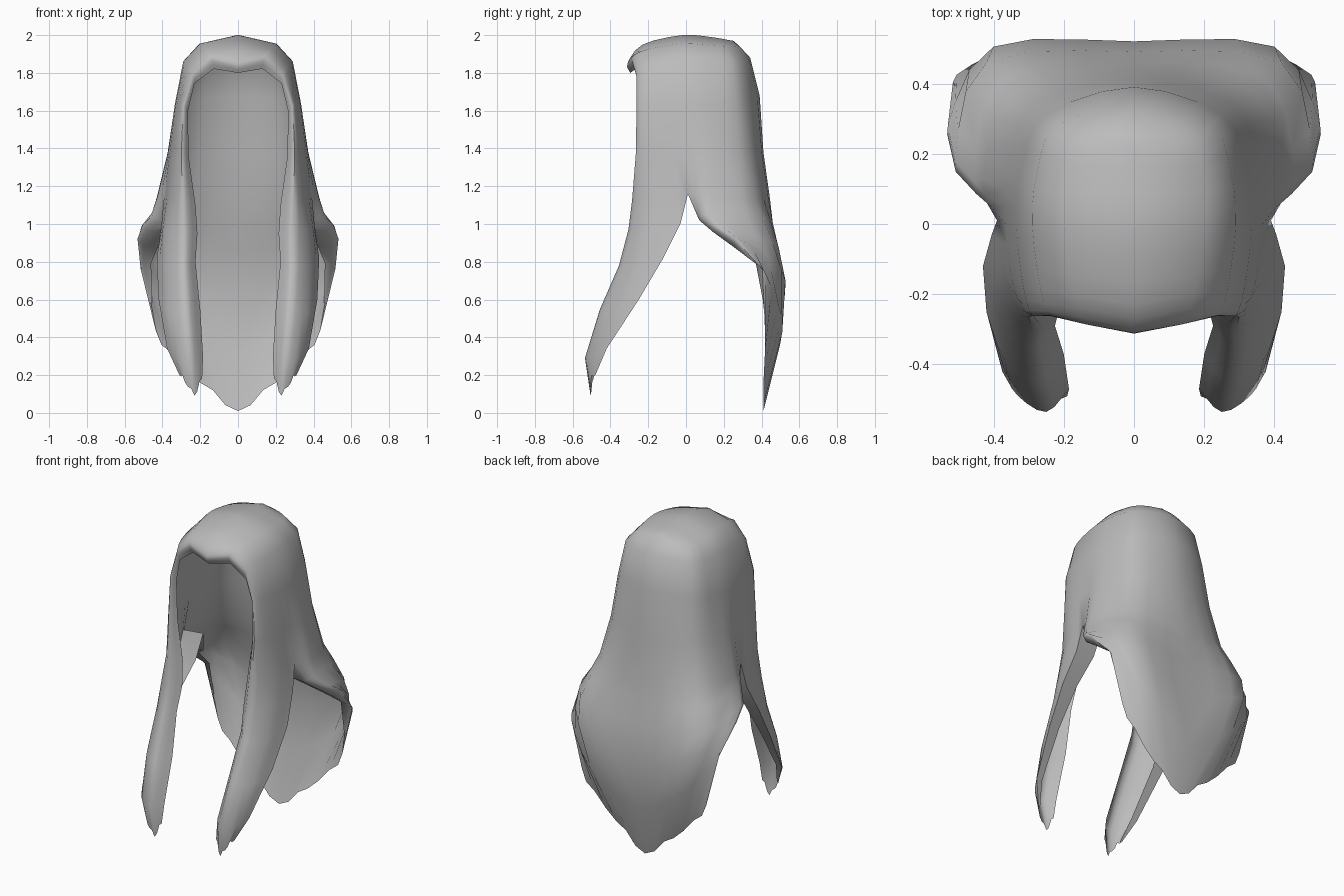
import bpy, bmesh, math
from mathutils import Vector

cube = bpy.data.objects.get("Cube")
if cube:
    bpy.data.objects.remove(cube, do_unlink=True)

STEPS = 3  # columns per span between two guide strands

# Left-half guide strands over the crown, front opening to back centre
crown = [
    [(0, -.295, 1.80), (.13, -.265, 1.822), (.23, -.25, 1.745), (.265, -.235, 1.6), (.262, -.23, 1.36), (.225, -.23, 1.1)],
    [(0, -.31, 1.85), (.14, -.285, 1.885), (.24, -.26, 1.80), (.29, -.262, 1.63), (.30, -.265, 1.38), (.295, -.285, 1.13)],
    [(0, -.23, 1.95), (.17, -.2, 1.925), (.265, -.19, 1.84), (.315, -.18, 1.63), (.345, -.17, 1.38), (.365, -.16, 1.13)],
    [(0, -.02, 2.0), (.2, -.02, 1.955), (.29, 0, 1.86), (.335, 0, 1.63), (.365, 0, 1.38), (.39, .01, 1.16)],
    [(0, .13, 1.99), (.2, .13, 1.945), (.275, .15, 1.86), (.32, .16, 1.63), (.365, .15, 1.38), (.43, .13, 1.14)],
    [(0, .22, 1.975), (.15, .24, 1.94), (.22, .28, 1.86), (.25, .31, 1.66), (.28, .34, 1.38), (.34, .37, 1.13)],
    [(0, .25, 1.97), (0, .28, 1.945), (0, .34, 1.88), (0, .39, 1.68), (0, .41, 1.38), (0, .445, 1.13)],
]
# Front lock hanging from guides 0 to 3
front_lock = [
    [(.215, -.25, .95), (.225, -.29, .8), (.2, -.37, .55), (.185, -.47, .3), (.19, -.49, .18)],
    [(.29, -.305, .97), (.29, -.355, .78), (.275, -.455, .55), (.25, -.535, .29), (.23, -.505, .09)],
    [(.385, -.2, .97), (.385, -.26, .78), (.37, -.385, .53), (.33, -.49, .3), (.28, -.505, .16)],
    [(.405, -.03, 1.0), (.43, -.12, .82), (.42, -.25, .6), (.375, -.42, .34), (.31, -.48, .2)],
]
# Back sheet hanging from guides 3 to 6, its side edge curled under
back_sheet = [
    [(.41, .07, 1.02), (.475, .14, .96), (.50, .25, .88), (.49, .37, .79), (.465, .41, .58)],
    [(.455, .12, 1.06), (.51, .18, .99), (.53, .28, .92), (.505, .425, .73), (.405, .42, .36)],
    [(.38, .41, 1.03), (.42, .46, .9), (.4, .505, .76), (.31, .51, .5), (.2, .41, .16)],
    [(0, .46, 1.0), (0, .49, .85), (0, .52, .62), (0, .49, .33), (0, .41, .01)],
]
# Width of the inward fold, from lock tip up to the notch and down the sheet
fold_widths = [.01, .04, .07, .1, .13, .14, .12, .1, .08, .03, .01]


def catmull(a, b, c, d, t):
    return 0.5 * (2 * b + (c - a) * t + (2 * a - 5 * b + 4 * c - d) * t * t
                  + (3 * b - a - 3 * c + d) * t ** 3)


def spread(points, to_centre):
    """Smooth cross-section through one row of guide points."""
    p = [Vector(q) for q in points]
    if to_centre:                 # mirrored neighbour keeps the centre smooth
        end = Vector((-p[-2].x, p[-2].y, p[-2].z))
    else:
        end = 2 * p[-1] - p[-2]
    p = [2 * p[0] - p[1]] + p + [end]
    out = []
    for i in range(1, len(p) - 2):
        for s in range(STEPS):
            v = catmull(p[i - 1], p[i], p[i + 1], p[i + 2], s / STEPS)
            v.x = max(v.x, 0)
            out.append(v)
    return out + [p[-2]]


def add_rows(bm, guides, to_centre, ragged):
    rows = [spread(r, to_centre) for r in zip(*guides)]
    if ragged:                    # small torn points along the hem
        for i, v in enumerate(rows[-1]):
            v.z += (0, .025, .005)[i % STEPS]
    return [[bm.verts.new(v) for v in r] for r in rows]


def skin(bm, rows):
    for up, low in zip(rows, rows[1:]):
        for i in range(len(up) - 1):
            bm.faces.new((up[i], low[i], low[i + 1], up[i + 1]))


# Skin the crown, then hang both lengths from its lower edge
bm = bmesh.new()
top = add_rows(bm, crown, True, False)
skin(bm, top)
split = 3 * STEPS
lock = add_rows(bm, front_lock, False, True)
sheet = add_rows(bm, back_sheet, True, True)
skin(bm, [top[-1][:split + 1]] + lock)
skin(bm, [top[-1][split:]] + sheet)

# Inward fold along the side opening
edge = [r[-1] for r in reversed(lock)] + [top[-1][split]] + [r[0] for r in sheet]
fold = [bm.verts.new(v.co + Vector((-w, 0, .1 * w))) for v, w in zip(edge, fold_widths)]
skin(bm, list(zip(fold, edge)))

# Mirror to the right half and weld the centre line
geom = bm.verts[:] + bm.edges[:] + bm.faces[:]
copy = bmesh.ops.duplicate(bm, geom=geom)["geom"]
for v in copy:
    if isinstance(v, bmesh.types.BMVert):
        v.co.x = -v.co.x
bmesh.ops.reverse_faces(bm, faces=[f for f in copy if isinstance(f, bmesh.types.BMFace)])
bmesh.ops.remove_doubles(bm, verts=bm.verts[:], dist=0.0005)

mesh = bpy.data.meshes.new("long_hair")
bm.to_mesh(mesh)
bm.free()
hair = bpy.data.objects.new("long_hair", mesh)
bpy.context.collection.objects.link(hair)

# Plain grey material
grey = bpy.data.materials.new("soft_grey")
grey.use_nodes = True
colour = (0.5, 0.5, 0.5, 1)
grey.diffuse_color = colour
grey.node_tree.nodes["Principled BSDF"].inputs["Base Color"].default_value = colour
mesh.materials.append(grey)

# Smooth shading with sharp folds kept
bpy.ops.object.select_all(action='DESELECT')
hair.select_set(True)
bpy.context.view_layer.objects.active = hair
bpy.ops.object.shade_smooth_by_angle(angle=math.radians(60))
